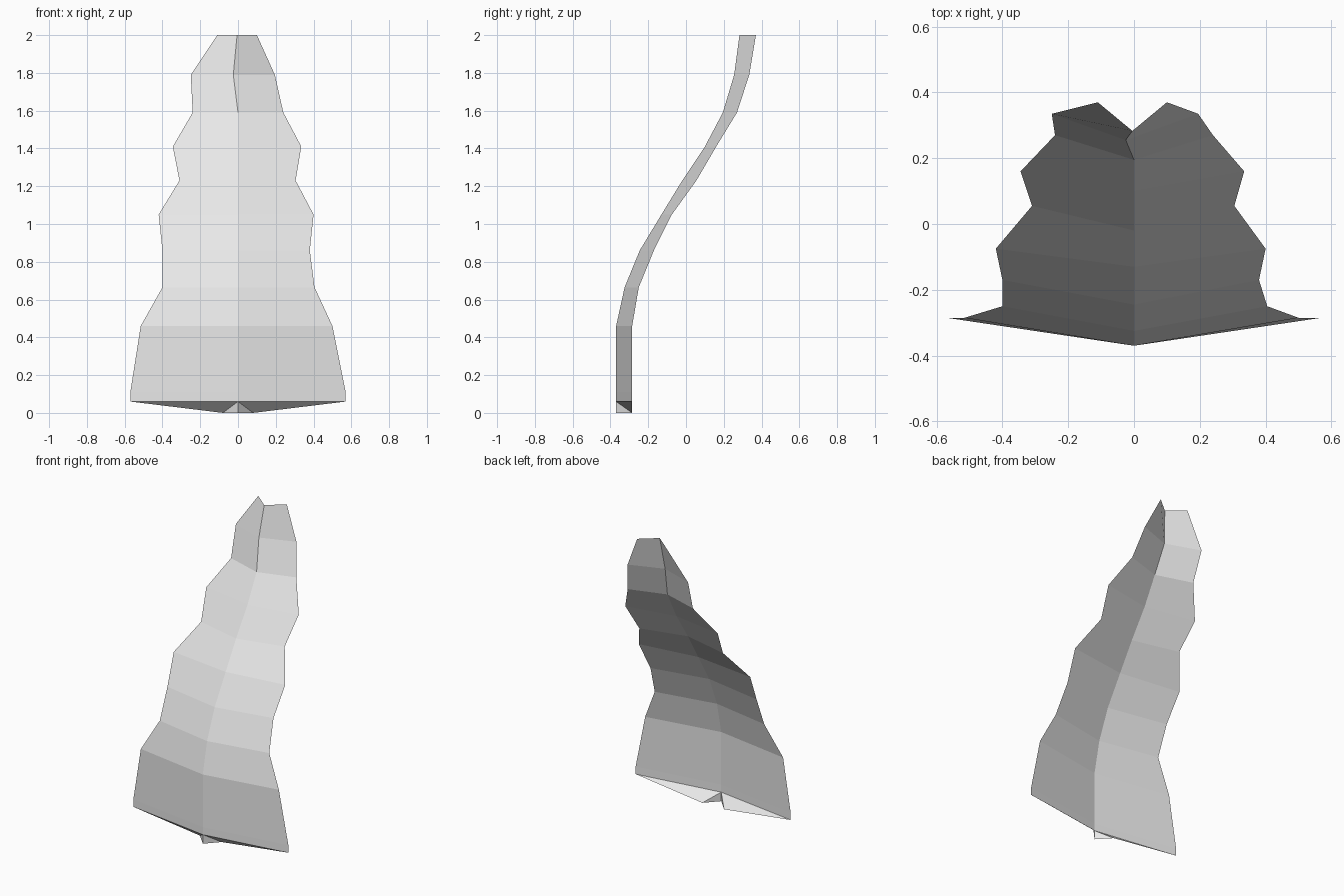
import bpy
import bmesh

cube = bpy.data.objects.get("Cube")
if cube:
    bpy.data.objects.remove(cube, do_unlink=True)

# Single pale grey material
grey = bpy.data.materials.new("pale_grey")
grey.use_nodes = True
colour = (0.8, 0.8, 0.8, 1)
grey.diffuse_color = colour
grey.node_tree.nodes["Principled BSDF"].inputs["Base Color"].default_value = colour

# Cross rows: height, crease y, edge y, x of right edge, crease and left edge
rows = [
    (0, -.37, -.285, -.08, 0, .08),
    (.06, -.37, -.285, -.57, 0, .57),
    (.11, -.37, -.285, -.57, 0, .57),
    (.46, -.37, -.285, -.515, 0, .5),
    (.665, -.325, -.25, -.4, 0, .405),
    (.86, -.245, -.17, -.4, 0, .38),
    (1.05, -.13, -.075, -.42, 0, .4),
    (1.23, -.02, .055, -.31, 0, .305),
    (1.41, .1, .16, -.345, 0, .335),
    (1.59, .195, .27, -.24, 0, .24),
    (1.79, .255, .335, -.25, -.025, .195),
    (2, .283, .37, -.11, -.005, .1),
]

# Creased leaf blade, folded forward along its middle
bm = bmesh.new()
grid = []
for z, crease_y, edge_y, right, middle, left in rows:
    points = [(right, edge_y, z), (middle, crease_y, z), (left, edge_y, z)]
    grid.append([bm.verts.new(p) for p in points])

# Narrow base tucked under the blade
stem, foot = grid[0], grid[1]
for side in (0, 2):
    for tri in ((foot[1], stem[side], foot[side]), (foot[1], stem[1], stem[side])):
        bm.faces.new(tri if side else tri[::-1])

# Two panels per row, one on each side of the crease
for low, high in zip(grid[1:], grid[2:]):
    for i in range(2):
        bm.faces.new((low[i], low[i + 1], high[i + 1], high[i]))

mesh = bpy.data.meshes.new("leaf_blade")
bm.to_mesh(mesh)
bm.free()
mesh.materials.append(grey)
leaf = bpy.data.objects.new("leaf_blade", mesh)
bpy.context.collection.objects.link(leaf)
